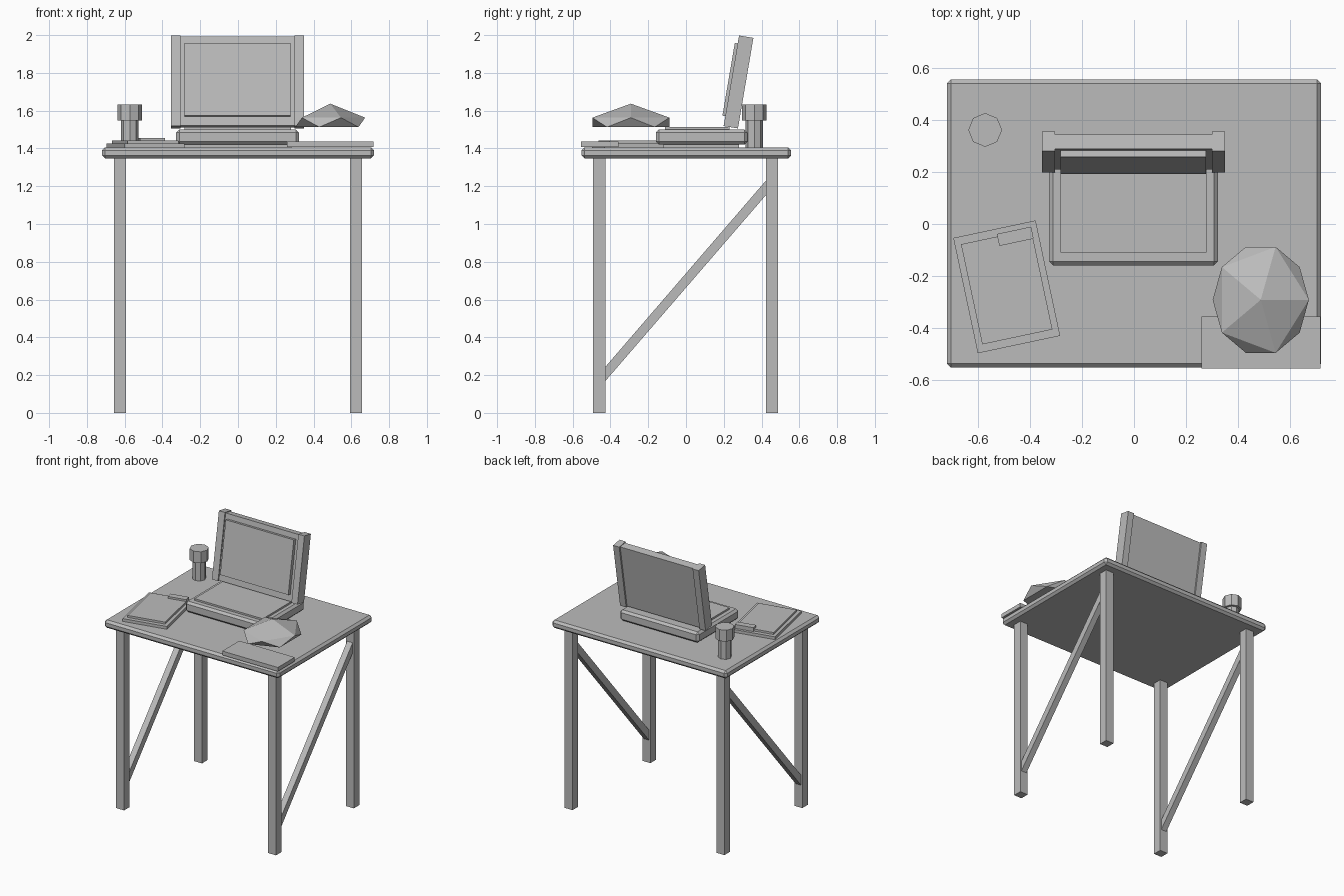
import bpy, bmesh, math
from mathutils import Matrix, Vector

if "Cube" in bpy.data.objects:
    bpy.data.objects.remove(bpy.data.objects["Cube"])

grey = bpy.data.materials.new("plain grey")
grey.diffuse_color = (0.5, 0.5, 0.5, 1)
grey.use_nodes = True
grey.node_tree.nodes["Principled BSDF"].inputs["Base Color"].default_value = grey.diffuse_color


def finish(name, bm):
    bmesh.ops.recalc_face_normals(bm, faces=bm.faces[:])
    me = bpy.data.meshes.new(name)
    bm.to_mesh(me)
    bm.free()
    me.materials.append(grey)
    ob = bpy.data.objects.new(name, me)
    bpy.context.scene.collection.objects.link(ob)
    return ob


def box(name, x, y, z, bevel=0.0, matrix=Matrix()):
    """Box from (min, max) ranges, optionally chamfered and placed by a matrix."""
    bm = bmesh.new()
    bmesh.ops.create_cube(bm, size=1)
    for v in bm.verts:
        for i, (lo, hi) in enumerate((x, y, z)):
            v.co[i] = lo if v.co[i] < 0 else hi
    if bevel:
        bmesh.ops.bevel(bm, geom=bm.edges[:], offset=bevel, segments=1, affect='EDGES')
    bm.transform(matrix)
    return finish(name, bm)


def octagon(name, r, x, y, z0, z1):
    bm = bmesh.new()
    bmesh.ops.create_cone(bm, cap_ends=True, segments=8, radius1=r, radius2=r, depth=z1 - z0,
                          matrix=Matrix.Translation((x, y, (z0 + z1) / 2)))
    return finish(name, bm)


# Table top, legs and diagonal side braces
box("table_top", (-0.72, 0.72), (-0.553, 0.557), (1.347, 1.406), 0.016)
for side, s in (("left", -1), ("right", 1)):
    x = 0.625 * s
    for end, y in (("front", -0.46), ("back", 0.455)):
        box(f"{end}_{side}_leg", (x - 0.0325, x + 0.0325), (y - 0.0325, y + 0.0325), (0, 1.35))
    bm = bmesh.new()
    profile = [(-0.43, 0.165), (0.425, 1.155), (0.425, 1.232), (-0.43, 0.24)]
    face = bm.faces.new([bm.verts.new((x - 0.0225, y, z)) for y, z in profile])
    ext = bmesh.ops.extrude_face_region(bm, geom=[face])
    bmesh.ops.translate(bm, vec=(0.045, 0, 0),
                        verts=[g for g in ext["geom"] if isinstance(g, bmesh.types.BMVert)])
    finish(f"{side}_brace", bm)

# Laptop base with raised keyboard plate
box("laptop_foot", (-0.287, 0.283), (-0.12, 0.28), (1.404, 1.425))
box("laptop_base", (-0.327, 0.323), (-0.16, 0.325), (1.42, 1.5), 0.016)
box("keyboard_plate", (-0.282, 0.28), (-0.11, 0.23), (1.495, 1.513))

# Leaning screen: back panel, side posts and raised display
lean = Matrix.Translation((-0.002, 0.278, 1.752)) @ Matrix.Rotation(-0.169, 4, 'X')
box("screen_panel", (-0.305, 0.305), (-0.029, 0.027), (-0.24, 0.238), 0, lean)
for side, s in (("left", -1), ("right", 1)):
    xs = sorted((0.302 * s, 0.352 * s))
    box(f"{side}_screen_post", xs, (-0.0385, 0.0385), (-0.243, 0.243), 0, lean)
box("display", (-0.28, 0.28), (-0.054, -0.02), (-0.19, 0.2), 0, lean)

# Notebook turned on the table
turn = Matrix.Translation((-0.49, -0.242, 0)) @ Matrix.Rotation(math.radians(12), 4, 'Z')
box("notebook_cover", (-0.162, 0.162), (-0.227, 0.227), (1.405, 1.427), 0, turn)
box("notebook_page", (-0.138, 0.138), (-0.197, 0.197), (1.42, 1.442), 0, turn)
box("notebook_clip", (0.005, 0.14), (0.16, 0.207), (1.425, 1.456), 0, turn)

# Mat on the front corner
box("corner_mat", (0.26, 0.717), (-0.556, -0.357), (1.408, 1.438))

# Faceted dome over the mat: flat-bottomed icosahedron
bm = bmesh.new()
bmesh.ops.create_icosphere(bm, subdivisions=1, radius=1)
for v in bm.verts:
    z = 1.637 if v.co.z > 0.9 else 1.563 if v.co.z > 0 else 1.513
    v.co = Vector((0.488 + 0.207 * v.co.x, -0.292 + 0.24 * v.co.y, z))
finish("faceted_dome", bm)

# Eight-sided cup
octagon("cup_stem", 0.046, -0.573, 0.362, 1.404, 1.55)
octagon("cup_head", 0.065, -0.573, 0.362, 1.547, 1.632)
